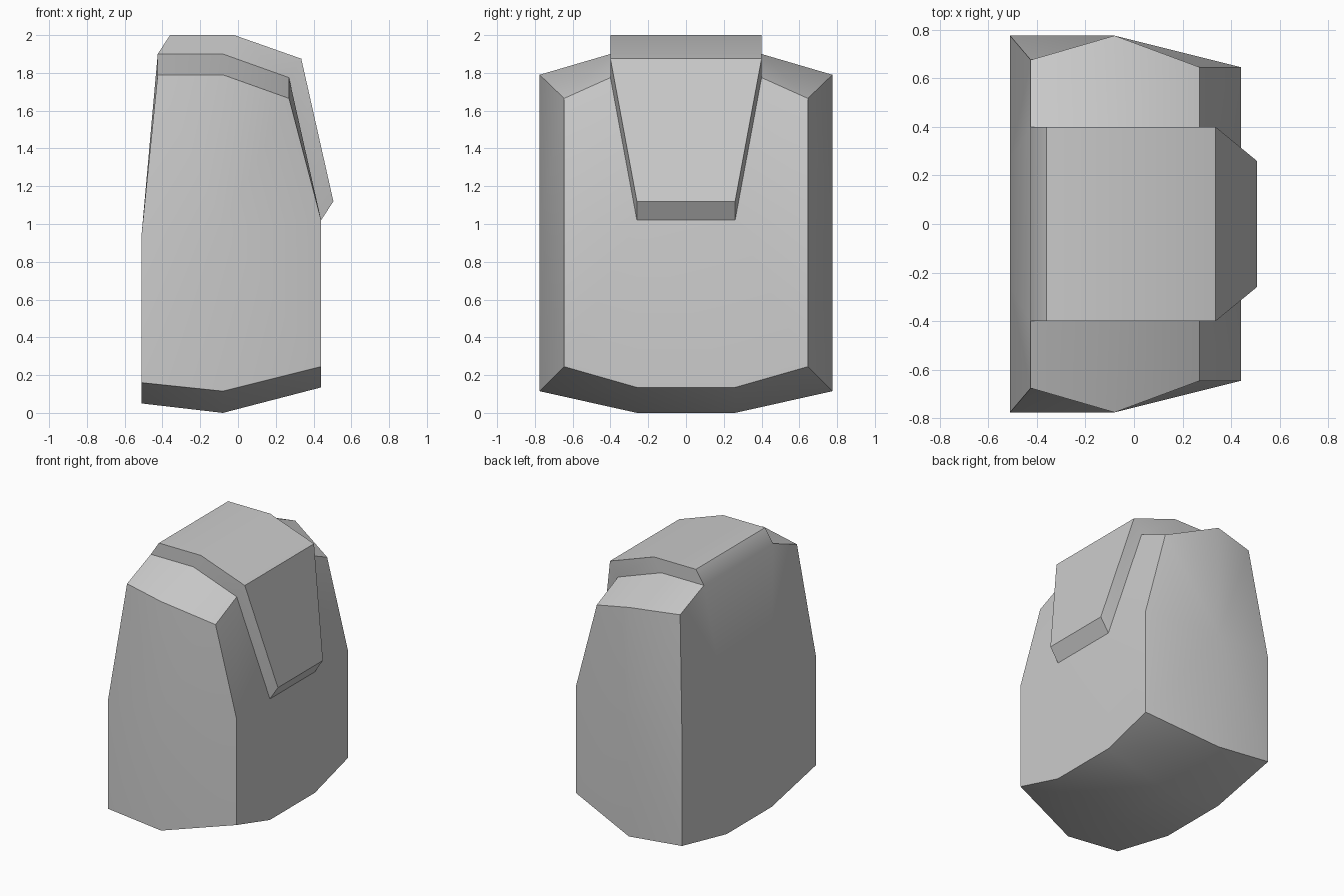
import bpy, bmesh, math

cube = bpy.data.objects.get("Cube")
if cube:
    bpy.data.objects.remove(cube, do_unlink=True)

grey = bpy.data.materials.new("light_grey")
grey.use_nodes = True
COLOR = (0.6, 0.6, 0.6, 1)
grey.diffuse_color = COLOR
grey.node_tree.nodes["Principled BSDF"].inputs["Base Color"].default_value = COLOR

# Rings run: bottom back, mid, front; front bend; top front, mid, back; back bend
OUTER = [(-.51, .775, .16), (-.08, .775, .115), (.44, .645, .245), (.44, .645, 1.02),
         (.27, .645, 1.665), (-.08, .775, 1.79), (-.425, .675, 1.79), (-.51, .775, .95)]
INNER = [(-.51, .26, .05), (-.08, .26, 0), (.44, .26, .135), (.44, .26, 1.02),
         (.27, .4, 1.775), (-.08, .4, 1.9), (-.425, .4, 1.9), (-.51, .26, .95)]
# Raised flap, over ring positions 3 to 6
FLAP = [(.505, .26, 1.12), (.335, .4, 1.875), (-.02, .4, 2), (-.36, .4, 2)]
SIDE_CENTRE = (-.08, .775, .98)

bm = bmesh.new()


def ring(points, side):
    return [bm.verts.new((x, y * side, z)) for x, y, z in points]


inner, flap = {}, {}
for side in (1, -1):
    outer = ring(OUTER, side)
    inner[side] = ring(INNER, side)
    flap[side] = ring(FLAP, side)
    centre = ring([SIDE_CENTRE], side)[0]
    # Side wall, four panels around its centre
    for a, b, c in ((7, 0, 1), (1, 2, 3), (3, 4, 5), (5, 6, 7)):
        bm.faces.new((centre, outer[a], outer[b], outer[c]))
    # Shoulder band between the wall and the middle
    for k in range(8):
        n = (k + 1) % 8
        bm.faces.new((outer[k], outer[n], inner[side][n], inner[side][k]))
    # Edge of the flap
    for k in range(3):
        bm.faces.new((inner[side][k + 3], inner[side][k + 4], flap[side][k + 1], flap[side][k]))


def bridge(left, right):
    for k in range(len(left) - 1):
        bm.faces.new((left[k], left[k + 1], right[k + 1], right[k]))


# Middle strip: bottom and front, then over the flap, then down the back
paths = []
for side in (1, -1):
    i = inner[side]
    paths.append(i[:4] + flap[side] + i[6:] + i[:1])
bridge(*paths)

bmesh.ops.recalc_face_normals(bm, faces=bm.faces)
mesh = bpy.data.meshes.new("pouch_body")
bm.to_mesh(mesh)
bm.free()
mesh.materials.append(grey)
body = bpy.data.objects.new("pouch_body", mesh)
bpy.context.collection.objects.link(body)

# Soft shading over shallow bends, crisp corners
bpy.ops.object.select_all(action="DESELECT")
body.select_set(True)
bpy.context.view_layer.objects.active = body
bpy.ops.object.shade_smooth_by_angle(angle=math.radians(30))
